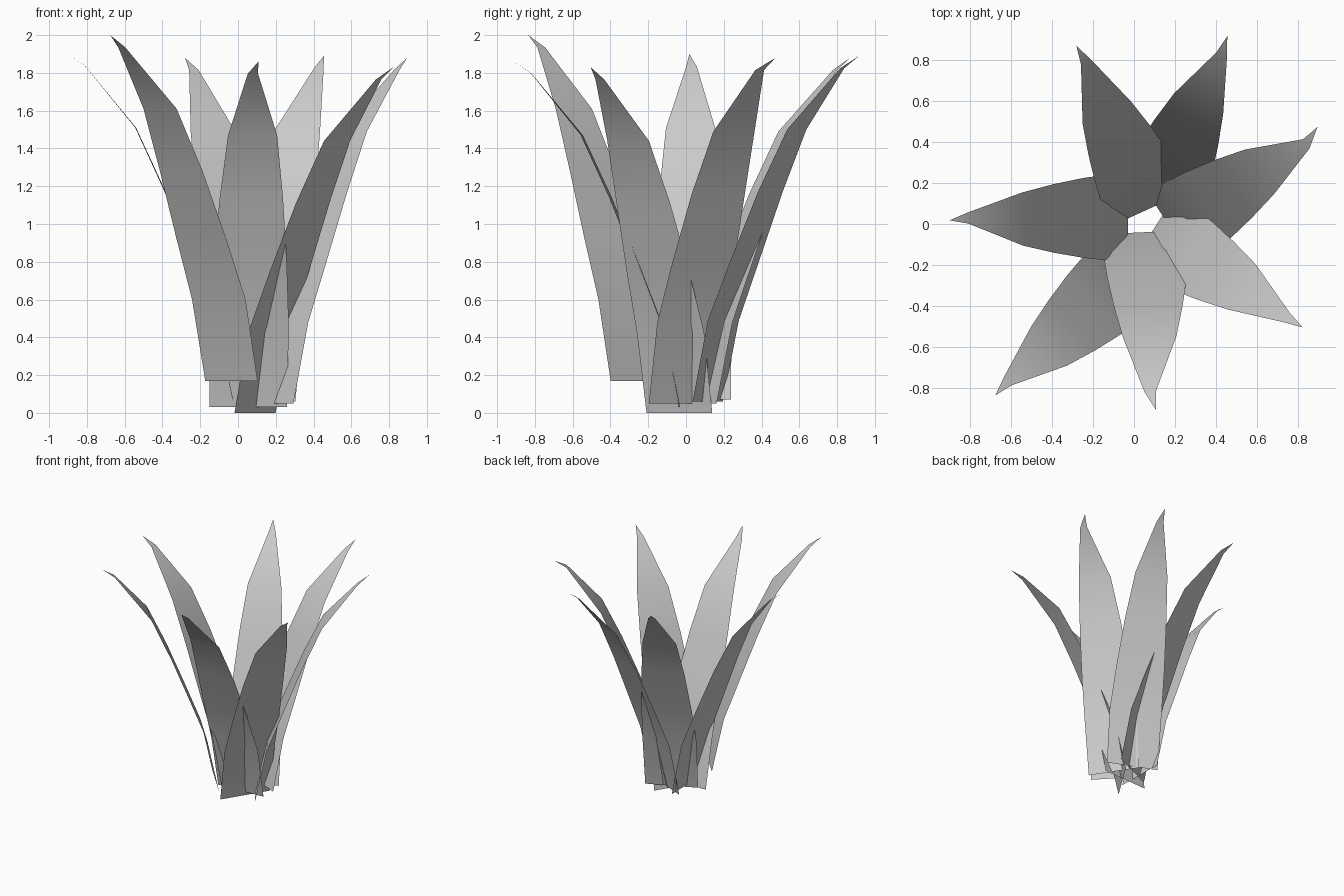
import bpy
from math import radians

if "Cube" in bpy.data.objects:
    bpy.data.objects.remove(bpy.data.objects["Cube"])

# Leaf strip: (outward reach, height, width, sideways shift) per row; last is the tip
ROWS = [(0.0, 0.0, 0.41, 0.0), (0.09, 0.43, 0.42, 0.0), (0.215, 0.75, 0.39, 0.0),
        (0.36, 1.11, 0.335, 0.0), (0.512, 1.44, 0.26, 0.0), (0.778, 1.765, 0.055, -0.01)]
TIP = (0.87, 1.83)

# Each leaf: base x, y, z, heading in degrees, sideways shift of the tip
LEAVES = [(0.08, 0.077, 0.05, 114.5, 0.0),
          (0.115, 0.115, 0.06, 67, 0.0),
          (0.182, -0.025, 0.05, 33, 0.03),
          (0.09, -0.035, 0.0, -32, -0.01),
          (0.055, -0.04, 0.03, -87.5, 0.015),
          (-0.035, -0.248, 0.17, -137.5, 0.0),
          (-0.03, 0.033, 0.07, 181, 0.0)]


def make_leaf(name, x, y, z, heading, tip_shift):
    verts, faces = [], []
    for reach, height, width, shift in ROWS:
        verts += [(reach, shift - width / 2, height), (reach, shift + width / 2, height)]
    verts.append((TIP[0], tip_shift, TIP[1]))
    for i in range(0, 2 * len(ROWS) - 2, 2):
        faces.append((i, i + 1, i + 3, i + 2))
    n = len(verts) - 1
    faces.append((n - 2, n - 1, n))
    mesh = bpy.data.meshes.new(name)
    mesh.from_pydata(verts, [], faces)
    mesh.shade_smooth()
    leaf = bpy.data.objects.new(name, mesh)
    leaf.location = (x, y, z)
    leaf.rotation_euler.z = radians(heading)
    bpy.context.collection.objects.link(leaf)


# Ring of overlapping leaves
for i, leaf in enumerate(LEAVES, 1):
    make_leaf(f"leaf_{i}", *leaf)
